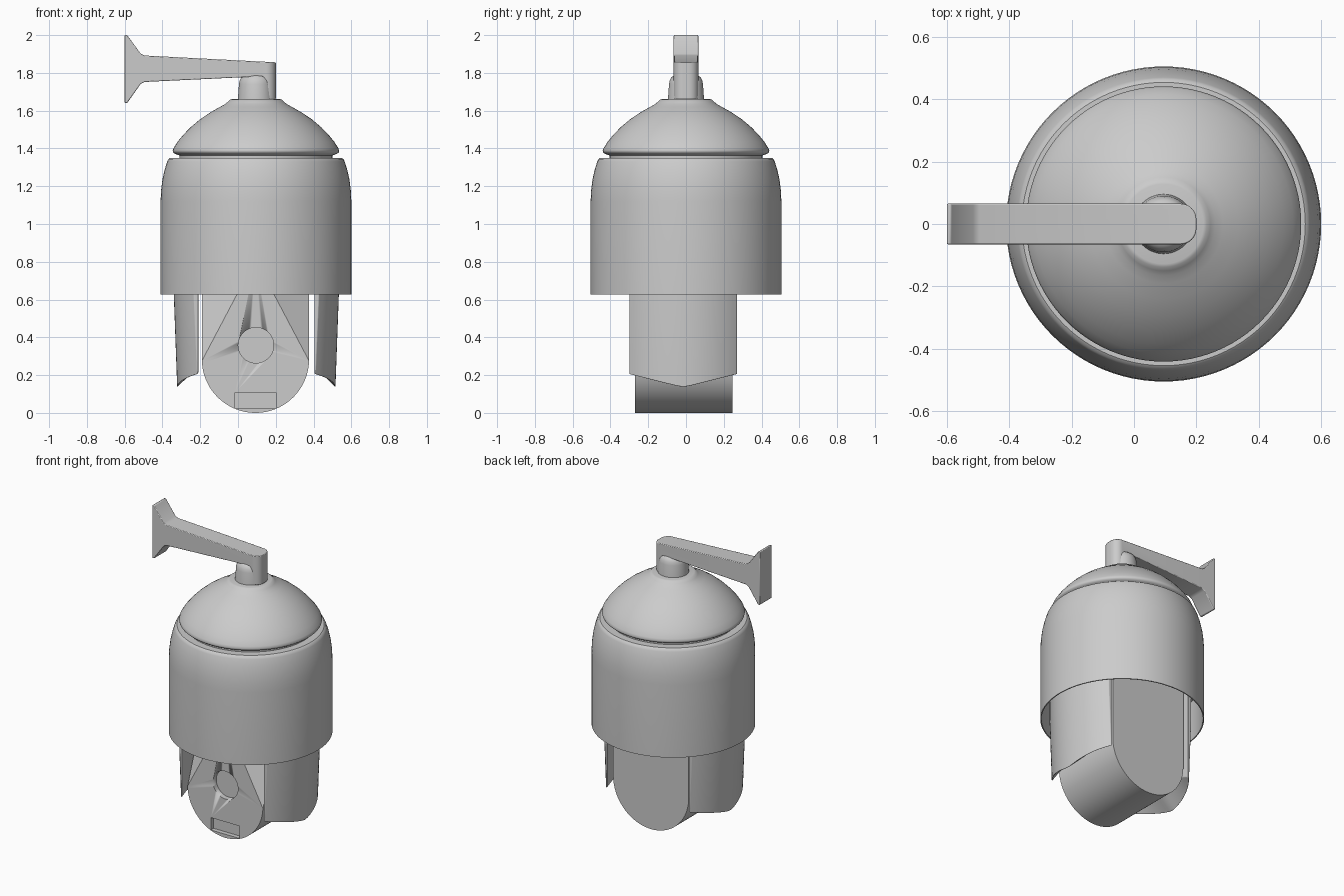
import bpy, bmesh, math

if "Cube" in bpy.data.objects:
    bpy.data.objects.remove(bpy.data.objects["Cube"])

CX = 0.095  # vertical axis of the housing


def finish(name, bm, bevel=0.0, segments=3, smooth=True):
    bmesh.ops.recalc_face_normals(bm, faces=bm.faces)
    me = bpy.data.meshes.new(name)
    bm.to_mesh(me)
    bm.free()
    ob = bpy.data.objects.new(name, me)
    bpy.context.collection.objects.link(ob)
    bpy.context.view_layer.objects.active = ob
    bpy.ops.object.select_all(action='DESELECT')
    ob.select_set(True)
    if smooth:
        bpy.ops.object.shade_smooth_by_angle(angle=math.radians(35))
    if bevel:
        m = ob.modifiers.new("bevel", 'BEVEL')
        m.width, m.segments = bevel, segments
        m.limit_method, m.angle_limit = 'ANGLE', math.radians(35)
    return ob


def lathe(name, profile, n=96):
    bm = bmesh.new()
    rings = []
    for r, z in profile:
        if r == 0:
            rings.append([bm.verts.new((CX, 0, z))] * n)
        else:
            rings.append([bm.verts.new((CX + r * math.cos(2 * math.pi * i / n),
                                        r * math.sin(2 * math.pi * i / n), z)) for i in range(n)])
    for a, b in zip(rings, rings[1:]):
        for i in range(n):
            j = (i + 1) % n
            bm.faces.new(list(dict.fromkeys((a[i], a[j], b[j], b[i]))))
    return finish(name, bm)


def prism(outline, y0, y1):
    """Extrude an x-z outline from y0 to y1."""
    bm = bmesh.new()
    a = [bm.verts.new((x, y0, z)) for x, z in outline]
    b = [bm.verts.new((x, y1, z)) for x, z in outline]
    bm.faces.new(a)
    bm.faces.new(b[::-1])
    for i in range(len(a)):
        j = (i + 1) % len(a)
        bm.faces.new((a[i], a[j], b[j], b[i]))
    return bm


def cut(target, cutter):
    cutter.hide_render = True
    cutter.hide_viewport = True
    m = target.modifiers.new("cut", 'BOOLEAN')
    m.operation, m.object, m.solver = 'DIFFERENCE', cutter, 'EXACT'


# Hollow cylindrical housing with rounded shoulder and inner ceiling
lathe("housing", [(0, 0.9), (0.498, 0.9), (0.498, 0.627), (0.505, 0.627), (0.505, 1.12),
                  (0.502, 1.18), (0.495, 1.235), (0.484, 1.285), (0.470, 1.33),
                  (0.464, 1.343), (0.454, 1.35), (0.41, 1.35), (0, 1.35)])

# Domed lid with a shadow groove and collar
lathe("lid", [(0.405, 1.345), (0.405, 1.363), (0.43, 1.372), (0.439, 1.38), (0.441, 1.388),
              (0.436, 1.402), (0.415, 1.435), (0.385, 1.472), (0.345, 1.513), (0.295, 1.555),
              (0.24, 1.592), (0.19, 1.62), (0.165, 1.634), (0.15, 1.646), (0.138, 1.658),
              (0.128, 1.661), (0, 1.661)])

# Mounting post under the arm
lathe("mounting_post", [(0.096, 1.655), (0.09, 1.74), (0.086, 1.76), (0.077, 1.777),
                        (0.062, 1.788), (0.045, 1.792), (0, 1.792)], 48)

# Wall bracket: plate, tapering arm and drop leg with a rounded end
bm = prism([(-0.6, 1.64), (-0.587, 1.64), (-0.515, 1.742), (-0.495, 1.752), (0.13, 1.782),
            (0.14, 1.77), (0.145, 1.66), (0.2, 1.66), (0.2, 1.856), (-0.495, 1.892),
            (-0.515, 1.902), (-0.587, 2.0), (-0.6, 2.0)], -0.065, 0.065)
end = [e for e in bm.edges if all(abs(v.co.x - 0.2) < 1e-4 for v in e.verts)
       and abs(e.verts[0].co.y - e.verts[1].co.y) < 1e-4]
bmesh.ops.bevel(bm, geom=end, offset=0.05, segments=8, profile=0.5, affect='EDGES')
finish("wall_bracket", bm, 0.004, 2)

# Camera module: block with a half-round bottom
R, MX = 0.284, 0.0925
outline = [(MX + R * math.cos(a), R + R * math.sin(a))
           for a in (math.pi + math.pi * i / 40 for i in range(41))]
module = finish("camera_module", prism(outline + [(MX + R, 0.89), (MX - R, 0.89)], -0.27, 0.245))

# Sloped corner cuts on the front of the module
for side in (-1, 1):
    bm = bmesh.new()
    apex = bm.verts.new((MX + side * (R + 0.001), -0.271, 0.27))
    k = 1.75
    base = [bm.verts.new((MX + side * (R + dx * k), -0.27 + dy * k, 0.27 + 0.36 * k))
            for dx, dy in ((-0.19, -0.001), (0.001, 0.13), (0.1, -0.1))]
    bm.faces.new(base)
    for i in range(3):
        bm.faces.new((apex, base[i], base[(i + 1) % 3]))
    cut(module, finish("corner_cutter", bm, smooth=False))

# Lens recess
bm = prism([(CX + 0.094 * math.cos(2 * math.pi * i / 48), 0.358 + 0.094 * math.sin(2 * math.pi * i / 48))
            for i in range(48)], -0.35, -0.235)
cut(module, finish("lens_cutter", bm))

# Lower front notch
bm = prism([(-0.015, 0.024), (0.2, 0.024), (0.2, 0.108), (-0.015, 0.108)], -0.35, -0.24)
cut(module, finish("notch_cutter", bm, smooth=False))


# Yoke arms: arc-shaped outside, flat inside, pointed sloping bottom
def yoke_arm(name, side):
    bm = bmesh.new()
    loops, n = [], 24
    for i in range(n + 1):
        t = -1 + 2 * i / n
        y = -0.015 + 0.285 * t
        outer = math.sqrt(0.437 ** 2 - (0.285 * t) ** 2)
        low = 0.132 + 0.072 * math.sqrt(t * t + 0.005)
        inner = 0.307
        pts = [(inner, 0.89), (outer, 0.89), (outer, 0.63), (outer - 0.018, low),
               (inner, low + (outer - 0.018 - inner) * 0.95)]
        loops.append([bm.verts.new((CX + 0.002 + side * d, y, z)) for d, z in pts])
    for a, b in zip(loops, loops[1:]):
        for i in range(5):
            j = (i + 1) % 5
            bm.faces.new((a[i], a[j], b[j], b[i]))
    bm.faces.new(loops[0])
    bm.faces.new(loops[-1][::-1])
    finish(name, bm, 0.012)


yoke_arm("yoke_arm_left", -1)
yoke_arm("yoke_arm_right", 1)
